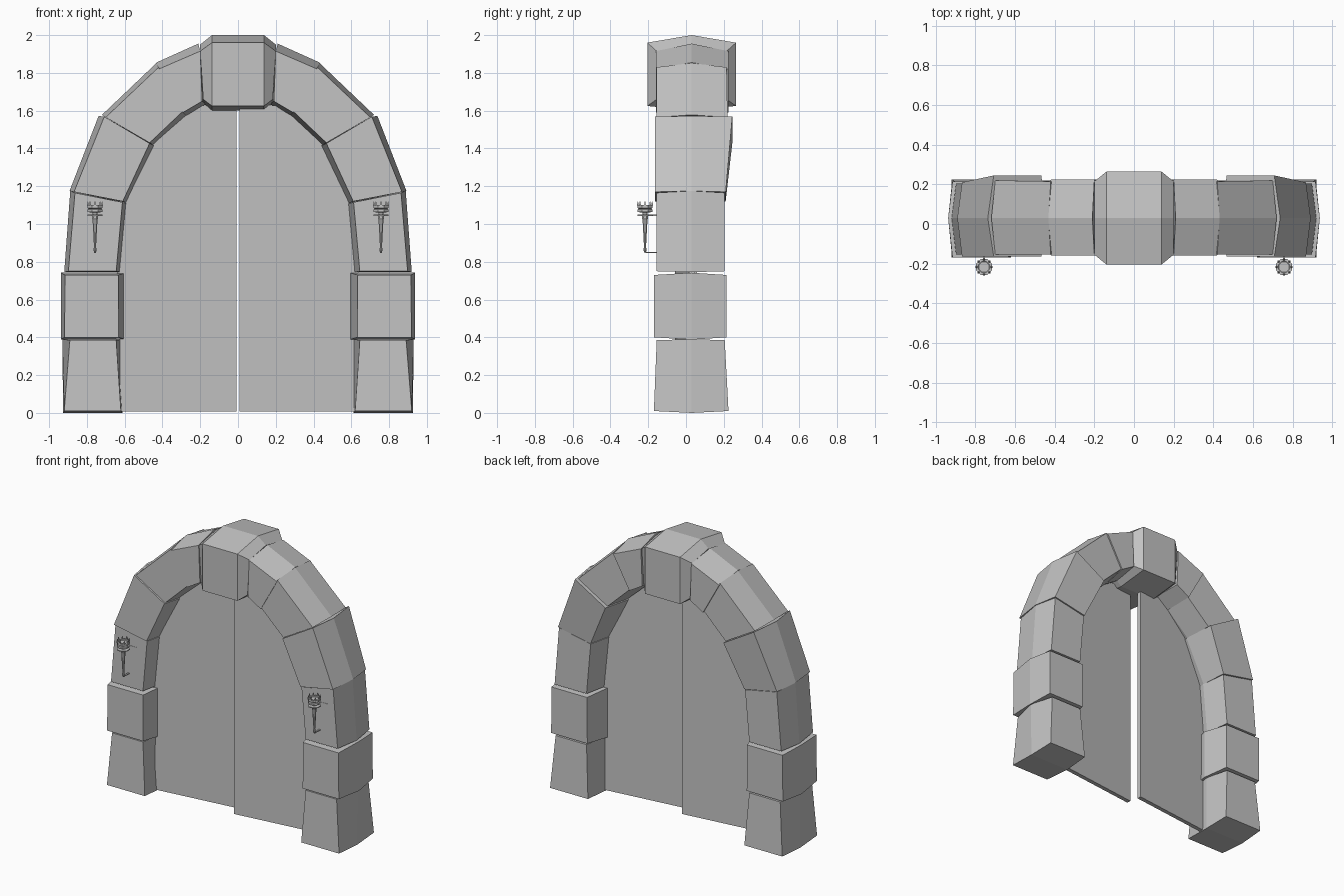
import bpy, bmesh, math

cube = bpy.data.objects.get("Cube")
if cube:
    bpy.data.objects.remove(cube, do_unlink=True)

stone = bpy.data.materials.new("grey_stone")
stone.use_nodes = True
GREY = (0.55, 0.55, 0.55, 1)
stone.diffuse_color = GREY
stone.node_tree.nodes["Principled BSDF"].inputs["Base Color"].default_value = GREY

MID = 0.03  # depth of the ridge running round the arch


def finish(name, bm):
    bmesh.ops.recalc_face_normals(bm, faces=bm.faces)
    mesh = bpy.data.meshes.new(name)
    bm.to_mesh(mesh)
    bm.free()
    mesh.materials.append(stone)
    obj = bpy.data.objects.new(name, mesh)
    bpy.context.scene.collection.objects.link(obj)
    return obj


def loft(name, rings, capped=True):
    """Skin a row of equal closed rings of points."""
    bm = bmesh.new()
    rows = [[bm.verts.new(p) for p in ring] for ring in rings]
    n = len(rows[0])
    for a, b in zip(rows, rows[1:]):
        for i in range(n):
            j = (i + 1) % n
            bm.faces.new((a[i], a[j], b[j], b[i]))
    if capped:
        bm.faces.new(rows[0])
        bm.faces.new(rows[-1])
    return finish(name, bm)


def block(name, side, face, ridge, low, high):
    """Arch stone: corners go low inner, low outer, high outer, high inner."""
    depth = [low, low, high, high]
    front = [(side * x, d[0], z) for (x, z), d in zip(face, depth)]
    middle = [(side * x, MID, z) for x, z in ridge]
    back = [(side * x, d[1], z) for (x, z), d in zip(face, depth)]
    loft(name, [front, middle, back])


def lathe(name, x, y, profile, sides=8):
    rings = []
    for r, z in profile:
        angles = [(i + 0.5) * math.tau / sides for i in range(sides)]
        rings.append([(x + r * math.cos(a), y + r * math.sin(a), z) for a in angles])
    return loft(name, rings)


def box(name, x0, x1, y0, y1, z0, z1):
    loft(name, [[(x0, y, z0), (x1, y, z0), (x1, y, z1), (x0, y, z1)] for y in (y0, y1)])


# Arch stones: face outline, ridge outline, depth at the low and high ends
STONES = {
    "base_stone": (
        [(.62, .01), (.92, .01), (.89, .385), (.645, .385)],
        [(.612, 0), (.926, 0), (.93, .39), (.61, .39)], (-.17, .225), (-.155, .205)),
    "pillar_stone": (
        [(.632, .4), (.918, .4), (.916, .73), (.634, .73)],
        [(.592, .388), (.938, .388), (.938, .742), (.592, .742)], (-.17, .215), (-.17, .215)),
    "torch_stone": (
        [(.645, .75), (.898, .75), (.863, 1.165), (.612, 1.115)],
        [(.616, .745), (.92, .745), (.888, 1.175), (.582, 1.108)], (-.155, .205), (-.155, .205)),
    "shoulder_stone": (
        [(.61, 1.12), (.868, 1.17), (.708, 1.568), (.468, 1.427)],
        [(.585, 1.11), (.892, 1.175), (.738, 1.572), (.437, 1.412)], (-.165, .21), (-.165, .245)),
    "upper_stone": (
        [(.468, 1.43), (.7, 1.565), (.42, 1.83), (.294, 1.595)],
        [(.445, 1.415), (.72, 1.578), (.432, 1.852), (.273, 1.57)], (-.155, .22), (-.155, .215)),
    "crown_stone": (
        [(.292, 1.59), (.42, 1.82), (.2, 1.915), (.19, 1.65)],
        [(.272, 1.57), (.432, 1.855), (.21, 1.955), (.17, 1.635)], (-.16, .225), (-.16, .225)),
}
for side, label in ((1, "left"), (-1, "right")):
    for name, spec in STONES.items():
        block(f"{label}_{name}", side, *spec)

# Keystone: hexagonal sections joined from side to side
def key_section(x, y0, y1, z0, z1, tip0, tip1, lean):
    return [(x * lean, y0, z0), (x, y0, z1), (x, MID, tip1),
            (x, y1, z1), (x * lean, y1, z0), (x * lean, MID, tip0)]

end = (-.155, .215, 1.66, 1.915, 1.64, 1.95, .92)
full = (-.205, .265, 1.625, 1.96, 1.6, 2.0, 1)
loft("keystone", [key_section(-.2, *end), key_section(-.138, *full),
                  key_section(.138, *full), key_section(.2, *end)])

# Double doors, each swung slightly about its outer edge
DOOR = [(.008, .008), (.65, .008), (.64, .74), (.63, 1.12),
        (.47, 1.44), (.3, 1.62), (.008, 1.64)]
for side, label in ((1, "left"), (-1, "right")):
    rings = []
    for half in (-.015, .015):
        rings.append([(side * x, side * (.12 * x - .045) + half, z) for x, z in DOOR])
    loft(f"{label}_door", rings)

# Wall torches
for side, label in ((1, "left"), (-1, "right")):
    x, y = side * .757, -.217
    lathe(f"{label}_torch_handle", x, y,
          [(.004, .848), (.009, .86), (.006, .88), (.014, 1.02), (.018, 1.035), (.012, 1.065)])
    lathe(f"{label}_torch_cup", x, y,
          [(.02, 1.06), (.042, 1.064), (.042, 1.076), (.036, 1.08), (.044, 1.086),
           (.044, 1.1), (.03, 1.1), (.028, 1.094)])
    for i in range(8):
        a = i * math.tau / 8
        lathe(f"{label}_torch_tooth_{i + 1}", x + .038 * math.cos(a), y + .038 * math.sin(a),
              [(.007, 1.098), (.002, 1.12)], 4)
    lathe(f"{label}_torch_ring", x, y, [(.043, 1.043), (.043, 1.049)])
    box(f"{label}_upper_bracket", x - .005, x + .005, y, -.15, 1.043, 1.049)
    box(f"{label}_lower_bracket", x - .005, x + .005, y, -.15, .846, .852)
    box(f"{label}_wall_plate", x - .065, x + .065, -.157, -.15, .755, 1.05)
